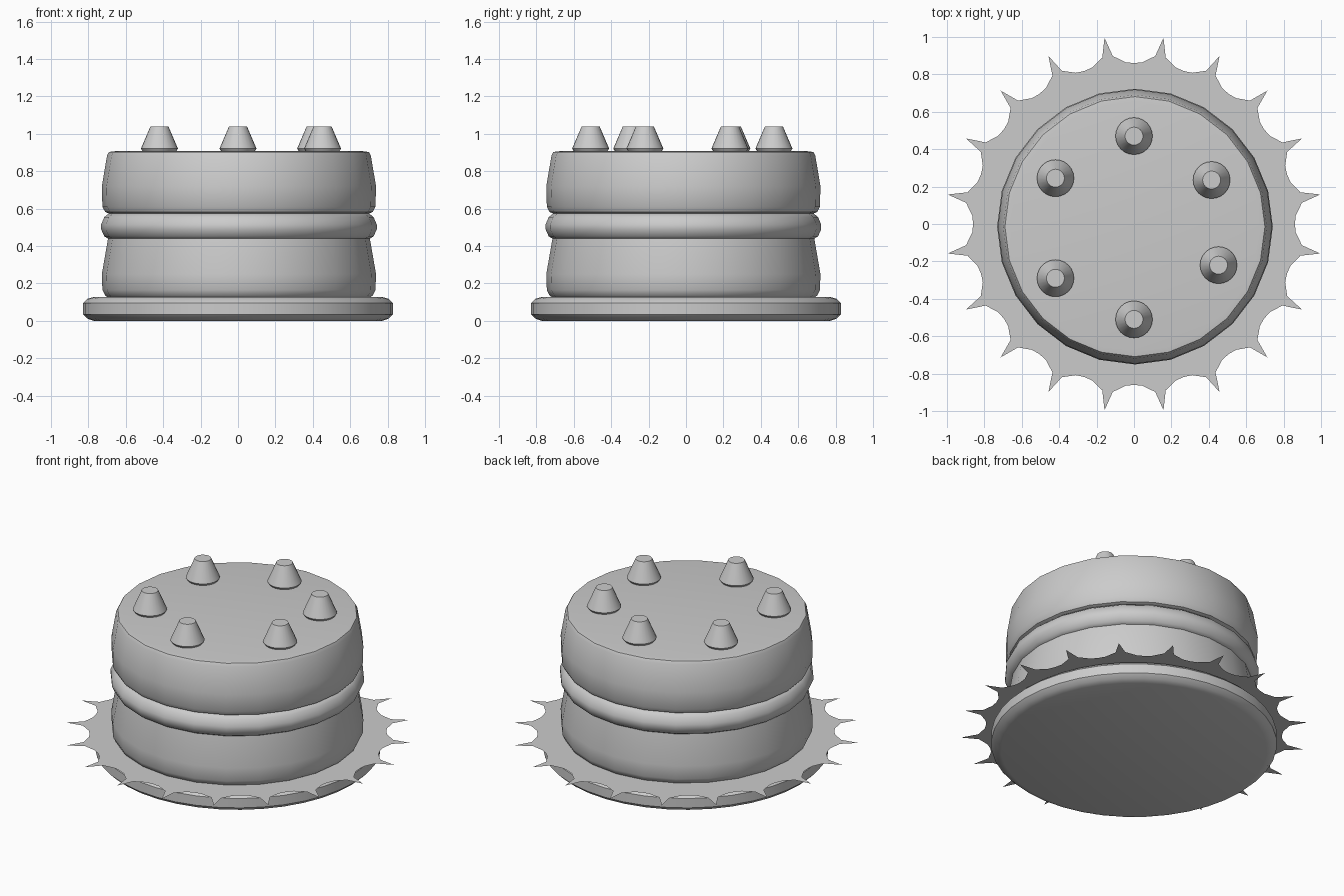
import bpy, math

if "Cube" in bpy.data.objects:
    bpy.data.objects.remove(bpy.data.objects["Cube"])


def add_mesh(name, verts, faces, smooth=True):
    mesh = bpy.data.meshes.new(name)
    mesh.from_pydata(verts, [], faces)
    mesh.update()
    ob = bpy.data.objects.new(name, mesh)
    bpy.context.collection.objects.link(ob)
    if smooth:
        bpy.ops.object.select_all(action='DESELECT')
        ob.select_set(True)
        bpy.context.view_layer.objects.active = ob
        bpy.ops.object.shade_smooth_by_angle(angle=math.radians(40))
    return ob


def lathe(name, profile, seg, cx=0.0, cy=0.0):
    """Revolve a bottom-to-top (radius, z) profile and cap both ends."""
    verts = [(cx + r * math.cos(2 * math.pi * i / seg),
              cy + r * math.sin(2 * math.pi * i / seg), z)
             for r, z in profile for i in range(seg)]
    n = len(profile)
    faces = [(j * seg + i, j * seg + (i + 1) % seg,
              (j + 1) * seg + (i + 1) % seg, (j + 1) * seg + i)
             for j in range(n - 1) for i in range(seg)]
    faces.append(tuple(reversed(range(seg))))
    faces.append(tuple((n - 1) * seg + i for i in range(seg)))
    return add_mesh(name, verts, faces)


# Round plate
lathe("plate", [(0.77, 0), (0.805, 0.012), (0.828, 0.035), (0.828, 0.095),
                (0.805, 0.118), (0.77, 0.128)], 40)

# Paper-thin doily with 20 pointed scallops
verts = [(0, 0, 0.13)]
for k in range(20):
    for off, r in ((-9, 1.008), (-7.2, 0.905), (-3, 0.866), (0, 0.86),
                   (3, 0.866), (7.2, 0.905)):
        a = math.radians(18 * k + off)
        verts.append((r * math.cos(a), r * math.sin(a), 0.13))
n = len(verts) - 1
add_mesh("doily", verts, [(0, 1 + i, 1 + (i + 1) % n) for i in range(n)], False)

# Two sponge layers with a bulging filling between them
CX, CY = 0.005, -0.014
lathe("lower_sponge", [(0.70, 0.125), (0.715, 0.135), (0.73, 0.165),
                       (0.733, 0.25), (0.70, 0.44)], 24, CX, CY)
lathe("filling", [(0.695, 0.437), (0.72, 0.452), (0.737, 0.49), (0.737, 0.515),
                  (0.72, 0.555), (0.695, 0.575)], 24, CX, CY)
lathe("upper_sponge", [(0.69, 0.572), (0.715, 0.582), (0.73, 0.61),
                       (0.733, 0.72), (0.705, 0.885), (0.695, 0.903),
                       (0.665, 0.907)], 24, CX, CY)

# Cream dollops on top
for i, (x, y) in enumerate([(0, 0.47), (0.415, 0.235), (0.452, -0.22),
                            (0, -0.51), (-0.42, -0.29), (-0.42, 0.245)]):
    lathe(f"dollop_{i + 1}", [(0.085, 0.9), (0.099, 0.921), (0.048, 1.04)],
          24, x, y)
